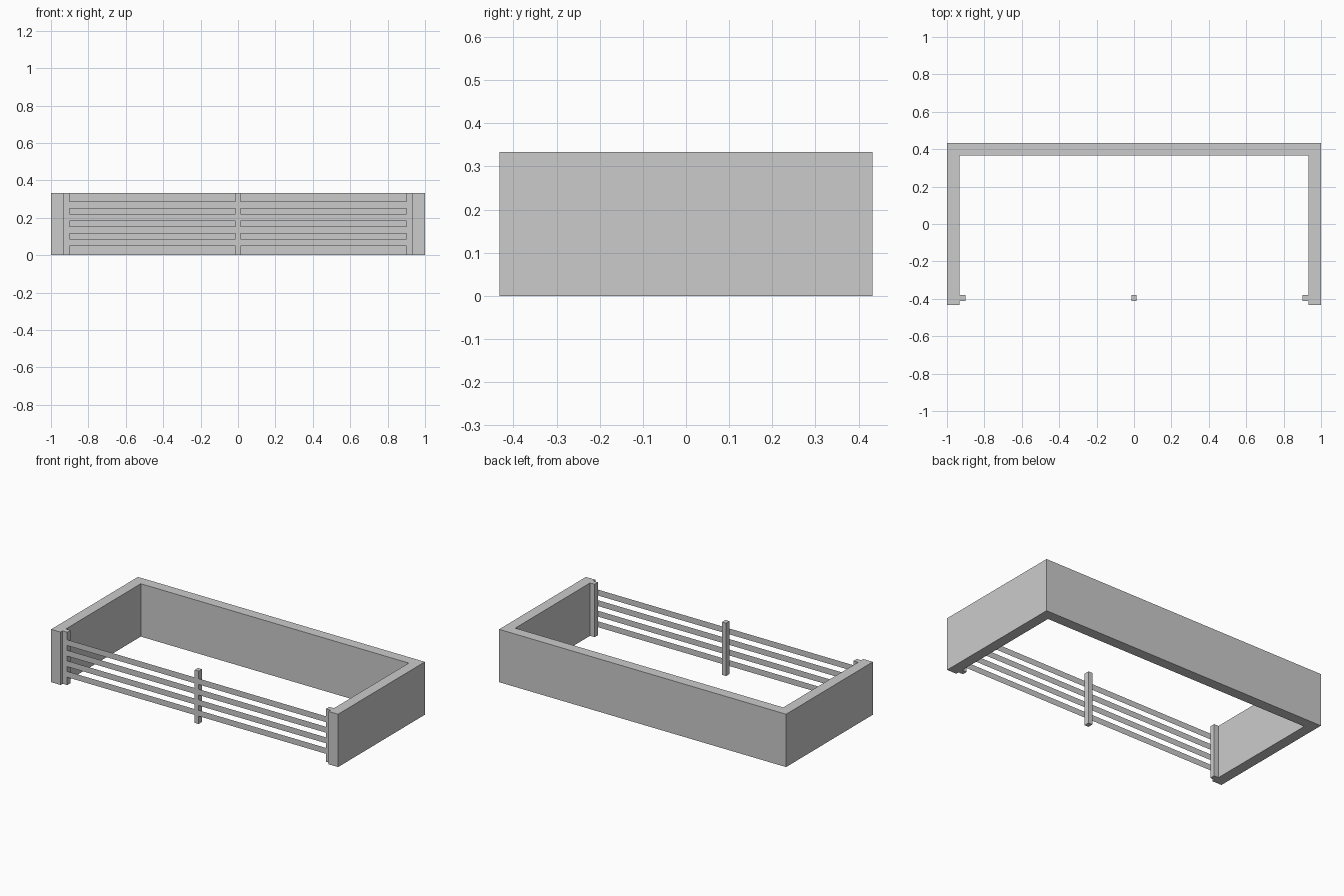
import bpy, bmesh

if "Cube" in bpy.data.objects:
    bpy.data.objects.remove(bpy.data.objects["Cube"])

W, D, H, T = 1.0, 0.432, 0.333, 0.066   # half width, half depth, height, wall thickness
IN = W - T                               # inner face of the side walls
POST_Y0, POST_Y1 = -0.412, -0.379


def extruded(name, outline, vec=None):
    """Make a face from a 3D outline and optionally extrude it into a solid."""
    bm = bmesh.new()
    face = bm.faces.new([bm.verts.new(p) for p in outline])
    if vec:
        res = bmesh.ops.extrude_face_region(bm, geom=[face], use_keep_orig=True)
        moved = [v for v in res["geom"] if isinstance(v, bmesh.types.BMVert)]
        bmesh.ops.translate(bm, verts=moved, vec=vec)
        bmesh.ops.recalc_face_normals(bm, faces=bm.faces)
    mesh = bpy.data.meshes.new(name)
    bm.to_mesh(mesh)
    bm.free()
    obj = bpy.data.objects.new(name, mesh)
    bpy.context.collection.objects.link(obj)
    return obj


def post(name, x0, x1):
    extruded(name, [(x0, POST_Y0, 0), (x1, POST_Y0, 0),
                    (x1, POST_Y1, 0), (x0, POST_Y1, 0)], (0, 0, H))


# U-shaped wall, open at the front
u_shape = [(-W, -D), (-IN, -D), (-IN, D - T), (IN, D - T),
           (IN, -D), (W, -D), (W, D), (-W, D)]
extruded("wall", [(x, y, 0) for x, y in u_shape], (0, 0, H))

# Fence posts
post("left_post", -IN, -0.902)
post("middle_post", -0.014, 0.014)
post("right_post", 0.902, IN)

# Flat rails on the front of the posts
for i in range(4):
    z0 = 0.05 + i * 0.0665
    z1 = z0 + 0.037
    y = POST_Y0 - 0.0005
    extruded(f"rail_{i + 1}", [(-IN, y, z0), (IN, y, z0), (IN, y, z1), (-IN, y, z1)])
